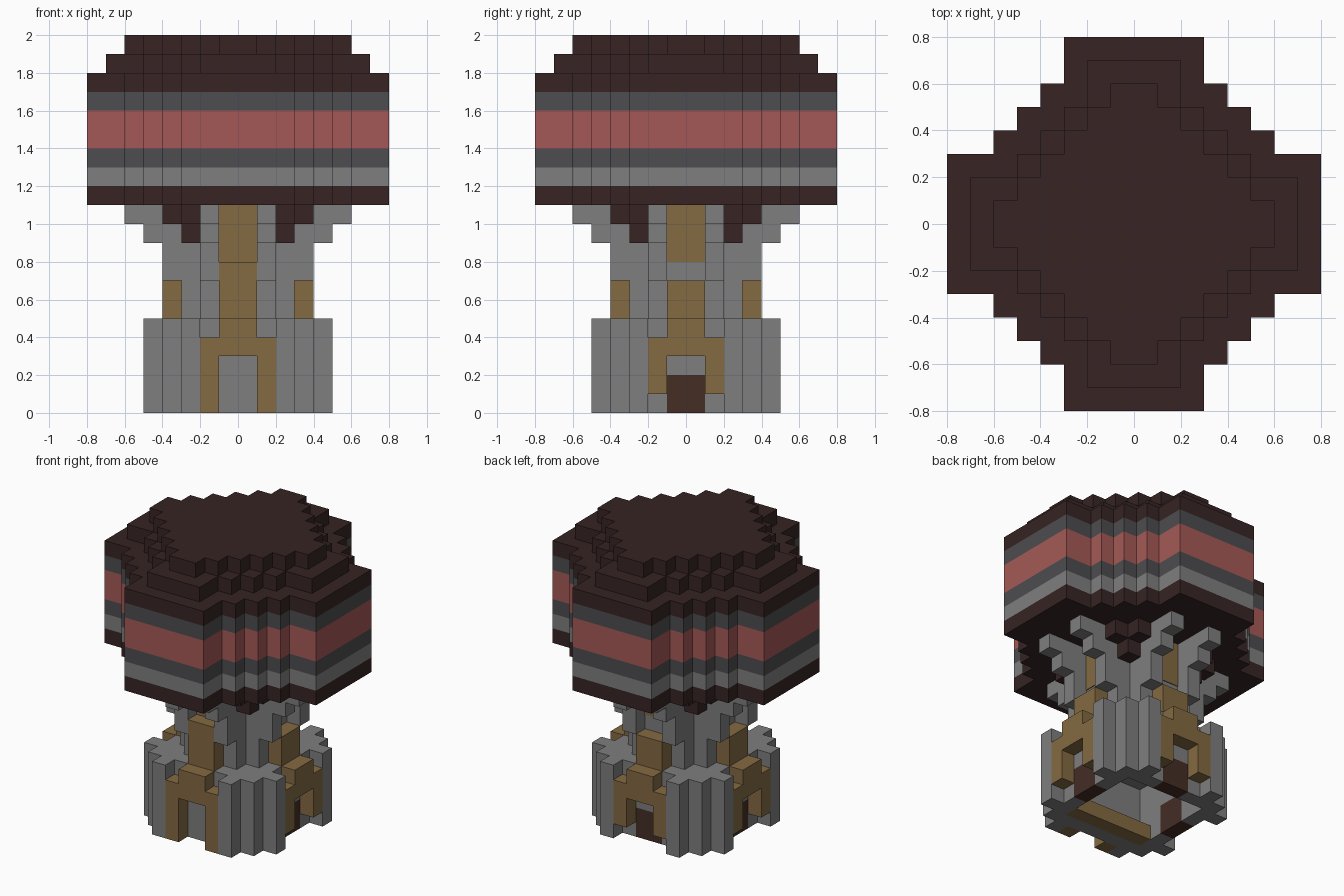
import bpy, bmesh
from math import pi
from mathutils import Matrix

U = 0.1  # edge length of one block

cube = bpy.data.objects.get("Cube")
if cube:
    bpy.data.objects.remove(cube, do_unlink=True)


def material(name, *rgb):
    col = [((c / 255 + 0.055) / 1.055) ** 2.4 for c in rgb] + [1]
    m = bpy.data.materials.new(name)
    m.use_nodes = True
    m.diffuse_color = col
    bsdf = next(n for n in m.node_tree.nodes if n.type == 'BSDF_PRINCIPLED')
    bsdf.inputs["Base Color"].default_value = col
    return m


DARK = material("dark roof brown", 55, 36, 36)
SLATE = material("slate grey", 77, 77, 80)
RED = material("dusty red", 164, 89, 86)
STONE = material("stone grey", 126, 126, 126)
WOOD = material("timber brown", 132, 106, 66)
DOOR = material("door brown", 68, 45, 37)


def finish(name, bm, mats, turn=0):
    """Turn by quarter circles, scale blocks to units and link the object."""
    bmesh.ops.recalc_face_normals(bm, faces=bm.faces)
    bm.transform(Matrix.Rotation(turn * pi / 2, 4, 'Z') @ Matrix.Scale(U, 4))
    me = bpy.data.meshes.new(name)
    bm.to_mesh(me)
    bm.free()
    for m in mats:
        me.materials.append(m)
    ob = bpy.data.objects.new(name, me)
    bpy.context.collection.objects.link(ob)
    return ob


def loft(name, rings, mats, bands, turn=0):
    """Join equal rings of points; bands gives the material of each step."""
    bm = bmesh.new()
    loops = [[bm.verts.new(p) for p in r] for r in rings]
    n = len(loops[0])
    bm.faces.new(loops[0]).material_index = bands[0]
    bm.faces.new(loops[-1]).material_index = bands[-1]
    for a, b, band in zip(loops, loops[1:], bands):
        for i in range(n):
            j = (i + 1) % n
            bm.faces.new((a[i], a[j], b[j], b[i])).material_index = band
    return finish(name, bm, mats, turn)


def tower(name, quadrant, levels, mats, bands):
    """Upright prism whose plan is one quadrant repeated four times."""
    plan = []
    for _ in range(4):
        plan += quadrant
        quadrant = [(-y, x) for x, y in quadrant]
    return loft(name, [[(x, y, z) for x, y in plan] for z in levels], mats, bands)


def slab(name, outline, y0, y1, mat, turn):
    """Front-facing outline in x and z, given thickness along y."""
    return loft(name, [[(x, y, z) for x, z in outline] for y in (y0, y1)], [mat], [0], turn)


def box(name, x0, x1, y0, y1, z0, z1, mat, turn=0):
    return slab(name, [(x0, z0), (x1, z0), (x1, z1), (x0, z1)], y0, y1, mat, turn)


def stairs(corners):
    """Outer corners of a stepped quadrant, with the inner corners filled in."""
    pts = [corners[0]]
    for a, b in zip(corners, corners[1:]):
        pts += [(b[0], a[1]), b]
    return pts


def cut(target, cutter):
    cutter.hide_render = True
    mod = target.modifiers.new("cut", 'BOOLEAN')
    mod.operation, mod.solver, mod.object = 'DIFFERENCE', 'EXACT', cutter
    bpy.context.view_layer.objects.active = target
    bpy.ops.object.modifier_apply(modifier=mod.name)
    bpy.data.objects.remove(cutter, do_unlink=True)


# Banded top storey and the two stepped roof tiers
tower("upper_storey", stairs([(8, 3), (6, 4), (5, 5), (4, 6), (3, 8)]),
      [11, 12, 13, 14, 16, 17, 18], [DARK, STONE, SLATE, RED], [0, 1, 2, 3, 2, 0])
tower("roof_lower_tier", stairs([(7, 2), (5, 3), (4, 4), (3, 5), (2, 7)]), [18, 19], [DARK], [0])
tower("roof_upper_tier", stairs([(6, 1), (5, 2), (4, 3), (3, 4), (2, 5), (1, 6)]),
      [19, 20], [DARK], [0])

# Stone shaft and hollow base with corner buttresses
tower("shaft", stairs([(3, 2), (2, 3)]), [5, 11], [STONE], [0])
base = tower("base", [(4, 2), (5, 2), (5, 3), (4, 3), (4, 4), (3, 4), (3, 5), (2, 5), (2, 4)],
             [0, 5], [STONE], [0])
cut(base, box("hollow_cutter", -3, 3, -3, 3, -1, 4, STONE))
box("inner_sill", -3, 3, -3, -2, 0, 1, WOOD)

BRACKET = [(3, 7), (4, 7), (4, 9), (5, 9), (5, 10), (6, 10), (6, 11), (3, 11)]

for turn, side in enumerate(("front", "left", "back", "right")):
    front = turn == 0
    # Timber arch with keystone, and the post above it
    foot = 0 if front else 1
    half = [(1, 5), (1, 4), (2, 4), (2, foot), (1, foot), (1, 3)]
    slab(side + "_arch", half + [(-x, z) for x, z in reversed(half)], -5, -4, WOOD, turn)
    box(side + "_post", -1, 1, -4, -3, 5, 8 if front else 7, WOOD, turn)
    box(side + "_upper_panel", -1, 1, -3.05, -3, 8, 11, WOOD, turn)
    # Doors set through the wall
    if not front:
        cut(base, box("door_cutter", -1, 1, -4.5, -2.5, -1, 2, STONE, turn))
        box(side + "_door", -1, 1, -4, -3, 0, 2, DOOR, turn)
    # Pair of stepped brackets carrying the upper storey
    for y in (-2, 1):
        slab(side + "_bracket", BRACKET, y, y + 1, STONE, turn)
    # Dark corner pendant beneath the upper storey
    box(side + "_pendant", 2, 3, 2, 3, 9, 11, DARK, turn)
    box(side + "_pendant_wing_a", 3, 4, 2, 3, 10, 11, DARK, turn)
    box(side + "_pendant_wing_b", 2, 3, 3, 4, 10, 11, DARK, turn)
